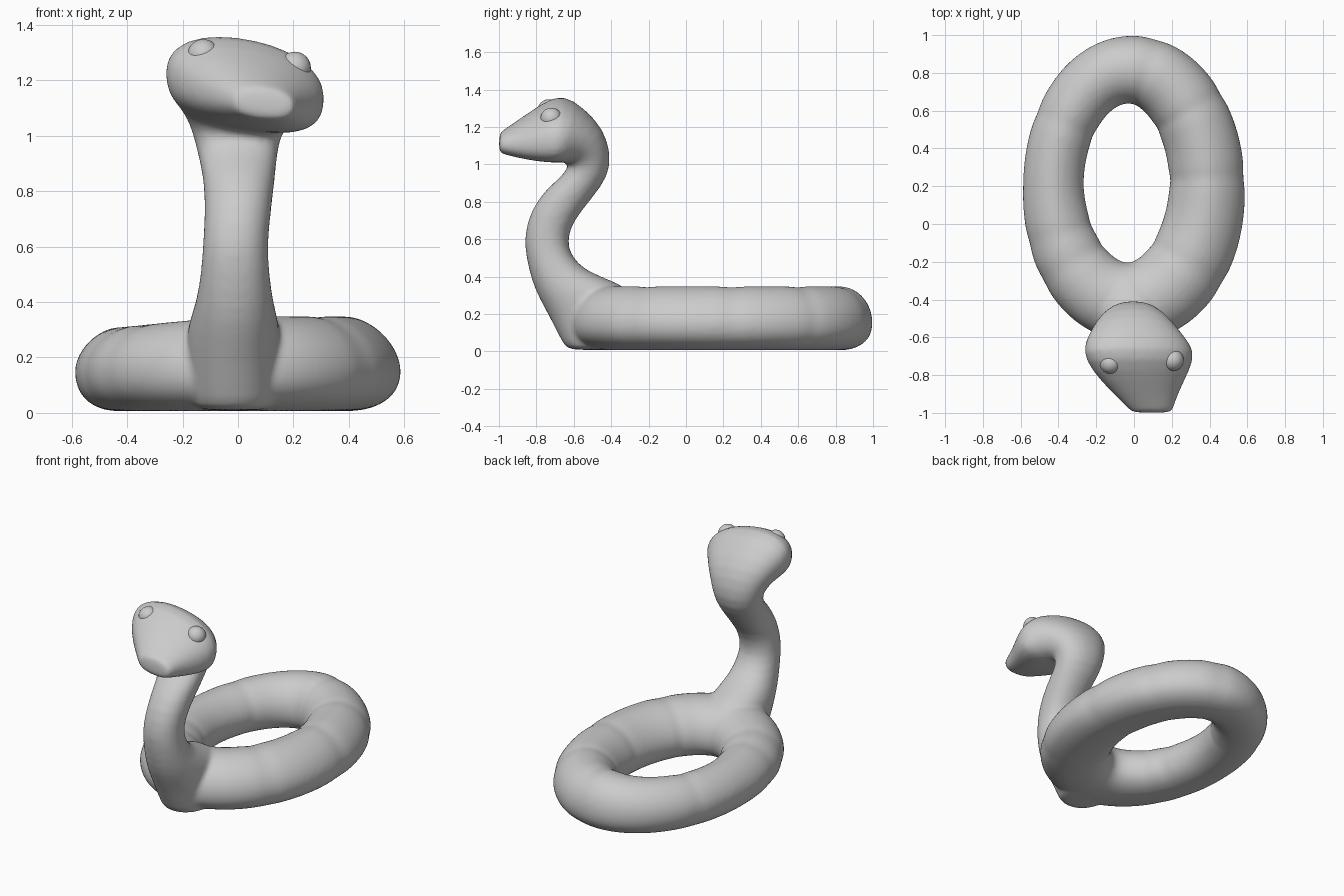
import bpy, bmesh
from math import sin, cos, pi, copysign, radians, exp
from mathutils import Vector

if "Cube" in bpy.data.objects:
    bpy.data.objects.remove(bpy.data.objects["Cube"], do_unlink=True)

grey = bpy.data.materials.new("plain grey")
grey.use_nodes = True
COLOUR = (0.6, 0.6, 0.6, 1)
grey.diffuse_color = COLOUR
grey.node_tree.nodes["Principled BSDF"].inputs["Base Color"].default_value = COLOUR
SIDES = 20


def section(bm, centre, across, up, down, upper, lower):
    """One cross-section loop; powers below 1 make its halves boxier."""
    loop = []
    for k in range(SIDES):
        a = 2 * pi * k / SIDES
        power, axis = (upper, up) if sin(a) > 0 else (lower, down)
        c, s = (copysign(abs(v) ** power, v) for v in (cos(a), sin(a)))
        loop.append(bm.verts.new(centre + across * c + axis * s))
    return loop


def bridge(bm, a, b):
    for k in range(SIDES):
        j = (k + 1) % SIDES
        bm.faces.new((a[k], a[j], b[j], b[k]))


bm = bmesh.new()

# Coiled body: an oval ring, slimmer on its right, with shallow skin folds
FOLDS = (4, 40, 78, 148, 205, 222, 318)
STEPS = 90
loops = []
for i in range(STEPS):
    deg = 360 * i / STEPS
    t = radians(deg)
    out = Vector((cos(t) / 0.407, sin(t) / 0.615, 0)).normalized()
    dent = 1 - 0.04 * sum(exp(-((deg - f) / 3) ** 2) for f in FOLDS)
    fuller = max(0, -sin(t))
    wide = (0.183 + 0.02 * cos(t) + 0.03 * fuller) * dent
    high = 0.2 + 0.04 * min(0, cos(t))
    middle = Vector((0.407 * cos(t) - 0.02, 0.202 + 0.615 * sin(t), 0.152))
    loops.append(section(bm, middle, out * wide, Vector((0, 0, high * dent)),
                         Vector((0, 0, 0.148)), 0.98 + 0.15 * cos(t) ** 2, 0.88))
for i in range(STEPS):
    bridge(bm, loops[i - 1], loops[i])

# Neck and head: front y,z / back y,z / middle x / half width / roll
STATIONS = (
    (-.63, .005, -.28, .005, -.015, .14, 0),
    (-.655, .03, -.28, .05, -.015, .155, 0),
    (-.73, .18, -.22, .28, -.02, .175, 0),
    (-.785, .28, -.36, .37, -.015, .165, 0),
    (-.825, .37, -.53, .425, -.012, .14, 0),
    (-.86, .52, -.615, .51, -.01, .123, 0),
    (-.865, .62, -.635, .60, -.01, .118, 0),
    (-.835, .75, -.60, .70, 0, .12, 0),
    (-.75, .87, -.50, .82, .005, .13, 0),
    (-.66, .94, -.41, .94, -.002, .146, 0),
    (-.63, .99, -.40, 1.06, -.005, .165, .05),
    (-.64, 1.01, -.44, 1.19, 0, .21, .1),
    (-.66, 1.02, -.54, 1.295, .01, .26, .15),
    (-.69, 1.02, -.66, 1.375, .027, .305, .17),
    (-.79, 1.025, -.77, 1.32, .035, .26, .17),
    (-.90, 1.04, -.89, 1.24, .06, .175, .15),
    (-.99, 1.06, -.98, 1.18, .092, .115, .1),
    (-1.0, 1.065, -1.0, 1.17, .095, .105, .1),
)
previous = None
for fy, fz, by, bz, x, half, roll in STATIONS:
    front, back = Vector((x, fy, fz)), Vector((x, by, bz))
    across = Vector((half, 0, -roll * half))
    depth = (back - front) / 2
    loop = section(bm, (front + back) / 2, across, depth, depth, 0.92, 0.92 - roll)
    if previous:
        bridge(bm, previous, loop)
    else:
        bm.faces.new(loop)
    previous = loop
bm.faces.new(previous)
bmesh.ops.recalc_face_normals(bm, faces=bm.faces)

mesh = bpy.data.meshes.new("snake_body")
bm.to_mesh(mesh)
bm.free()
mesh.materials.append(grey)
body = bpy.data.objects.new("snake_body", mesh)
bpy.context.collection.objects.link(body)

# Fuse coil and neck into one smooth skin
rounding = body.modifiers.new("round", "SUBSURF")
rounding.levels = rounding.render_levels = 1
fuse = body.modifiers.new("fuse", "REMESH")
fuse.mode = "VOXEL"
fuse.voxel_size = 0.013
fuse.use_smooth_shade = True
soften = body.modifiers.new("soften", "SMOOTH")
soften.factor = 0.5
soften.iterations = 8

# Eyes: mostly sunk bulges on the brow
for name, place in (("right_eye", (-.125, -.735, 1.29)), ("left_eye", (.205, -.72, 1.245))):
    bpy.ops.mesh.primitive_uv_sphere_add(segments=24, ring_count=16, radius=0.058, location=place)
    eye = bpy.context.object
    eye.name = name
    eye.data.materials.append(grey)
    bpy.ops.object.shade_smooth()
